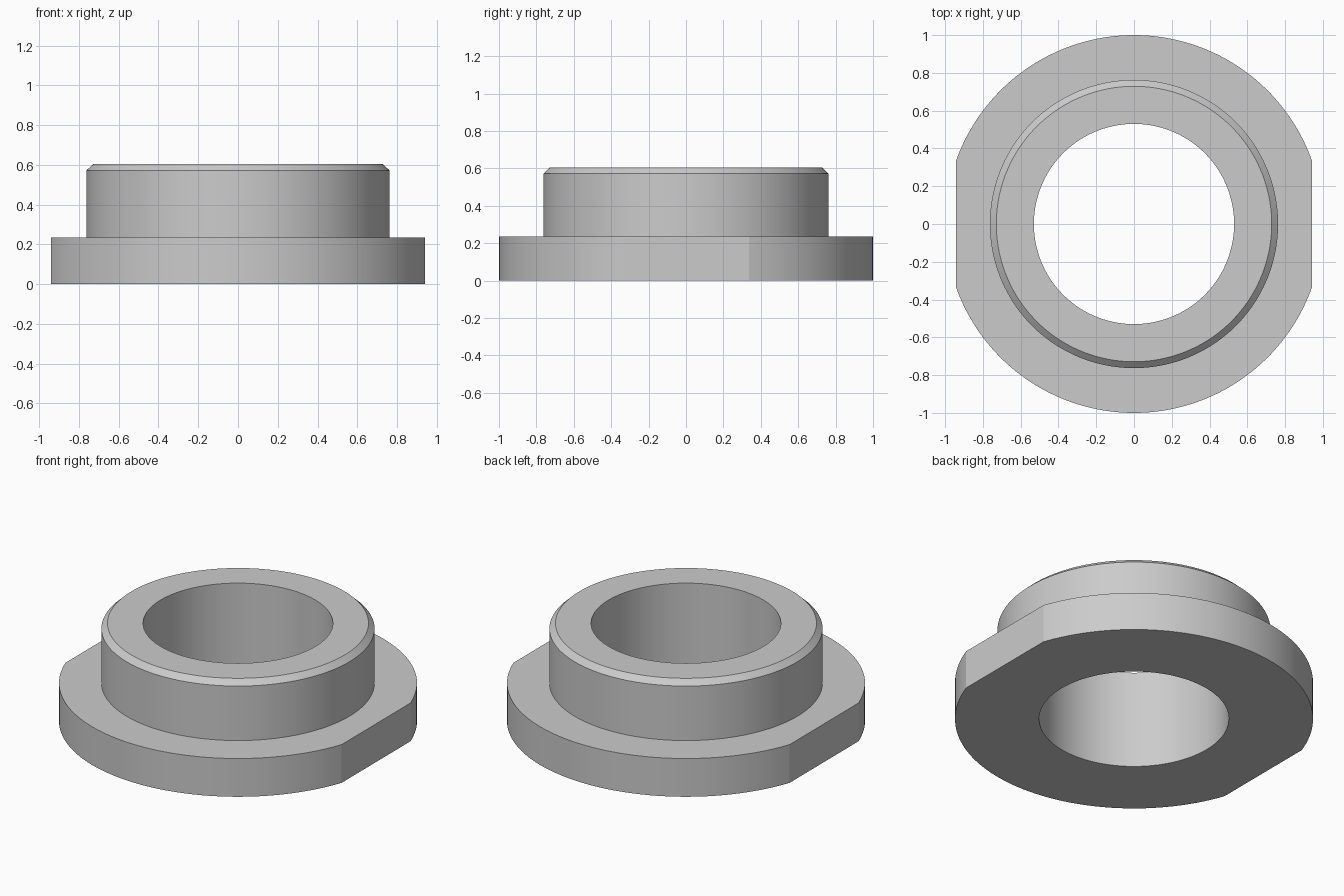
import bpy, bmesh, math

if "Cube" in bpy.data.objects:
    bpy.data.objects.remove(bpy.data.objects["Cube"])

FLAT_X = 0.942          # half width across the two flange flats
CORNER = math.acos(FLAT_X)

# Closed cross-section (radius, height): bore, flange, collar, chamfer
PROFILE = [(0.53, 0.0), (1.0, 0.0), (1.0, 0.236), (0.763, 0.236),
           (0.763, 0.572), (0.729, 0.604), (0.53, 0.604)]


def span(start, end, steps):
    return [start + (end - start) * i / steps for i in range(steps)]


# Angles include the exact corners where the flats meet the round rim
half = span(-CORNER, CORNER, 16) + span(CORNER, math.pi - CORNER, 64)
angles = half + [a + math.pi for a in half]

bm = bmesh.new()


def ring(radius, z):
    """Circle of vertices, trimmed flat on the left and right sides."""
    return [bm.verts.new((max(-FLAT_X, min(FLAT_X, radius * math.cos(a))),
                          radius * math.sin(a), z)) for a in angles]


# Sweep the cross-section around z
rings = [ring(r, z) for r, z in PROFILE]
for i, lower in enumerate(rings):
    upper = rings[(i + 1) % len(rings)]
    for j in range(len(angles)):
        k = (j + 1) % len(angles)
        bm.faces.new((lower[j], lower[k], upper[k], upper[j]))
bmesh.ops.recalc_face_normals(bm, faces=bm.faces)

mesh = bpy.data.meshes.new("flanged_bushing")
bm.to_mesh(mesh)
bm.free()
bushing = bpy.data.objects.new("flanged_bushing", mesh)
bpy.context.collection.objects.link(bushing)

# Smooth round walls, crisp rims and flats
bpy.context.view_layer.objects.active = bushing
bushing.select_set(True)
bpy.ops.object.shade_smooth_by_angle(angle=math.radians(12))
